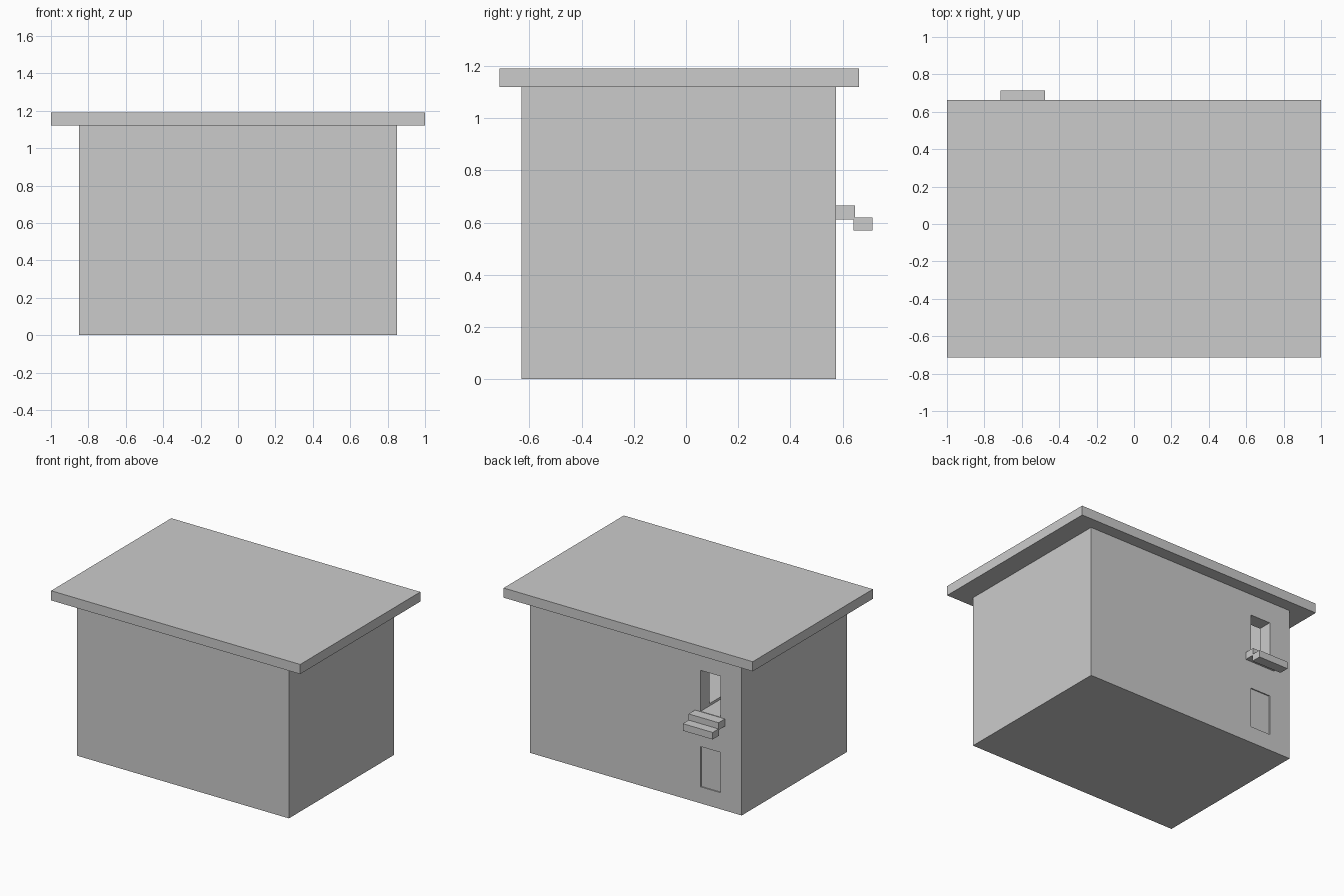
import bpy

if "Cube" in bpy.data.objects:
    bpy.data.objects.remove(bpy.data.objects["Cube"])


def box(name, x, y, z):
    """Axis-aligned box from (min, max) ranges."""
    bpy.ops.mesh.primitive_cube_add(
        size=1, location=[(r[0] + r[1]) / 2 for r in (x, y, z)])
    ob = bpy.context.object
    ob.name = name
    ob.scale = [r[1] - r[0] for r in (x, y, z)]
    bpy.ops.object.transform_apply(location=True, rotation=False, scale=True)
    return ob


def cut(target, name, x, y, z):
    """Subtract a hidden box from the target."""
    cutter = box(name, x, y, z)
    cutter.hide_render = True
    cutter.hide_set(True)
    mod = target.modifiers.new(name, 'BOOLEAN')
    mod.operation = 'DIFFERENCE'
    mod.solver = 'EXACT'
    mod.object = cutter


# Walls, hollow on the upper storey
back = 0.575
walls = box("walls", (-0.85, 0.85), (-0.63, back), (0, 1.12))
cut(walls, "upper_room_cutter", (-0.75, 0.75), (-0.53, back - 0.1), (0.685, 1.10))

# Upper doorway and shallow lower door panel, one above the other
door_x = (-0.68, -0.52)
cut(walls, "upper_door_cutter", door_x, (0.2, back + 0.05), (0.668, 0.965))
cut(walls, "lower_door_cutter", door_x, (back - 0.008, back + 0.05), (0.12, 0.412))

# Overhanging flat roof slab
box("roof", (-1, 1), (-0.715, 0.663), (1.12, 1.19))

# Two steps hanging below the upper doorway
step_x = (-0.715, -0.475)
box("upper_step", step_x, (back, 0.648), (0.612, 0.665))
box("lower_step", step_x, (0.643, 0.715), (0.569, 0.62))
